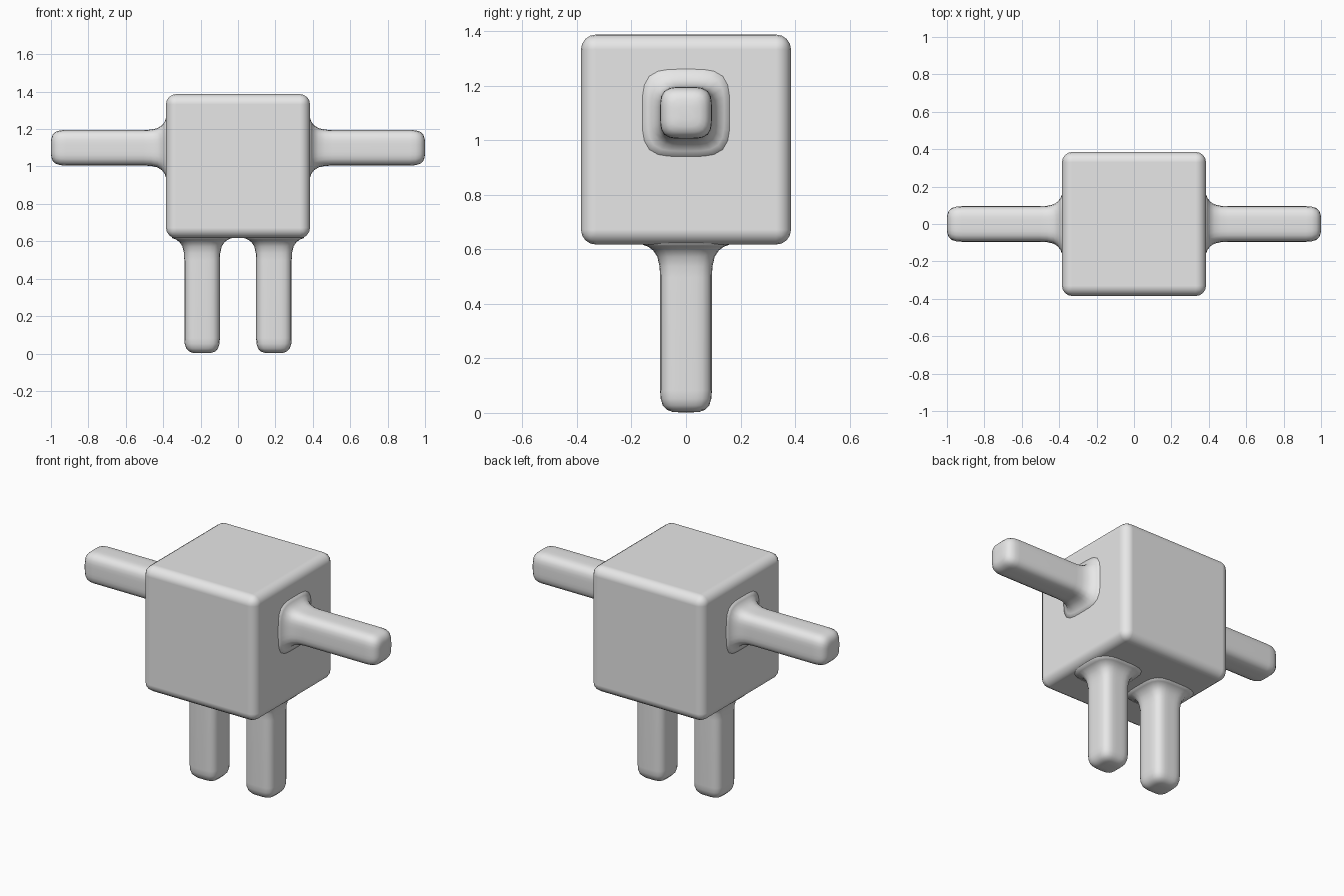
import bpy, bmesh, math
from mathutils import Matrix, Vector

if "Cube" in bpy.data.objects:
    bpy.data.objects.remove(bpy.data.objects["Cube"])

grey = bpy.data.materials.new("plain_grey")
grey.diffuse_color = (0.8, 0.8, 0.8, 1)
grey.use_nodes = True
grey.node_tree.nodes["Principled BSDF"].inputs["Base Color"].default_value = grey.diffuse_color


def finish(name, bm, matrix):
    bmesh.ops.transform(bm, matrix=matrix, verts=bm.verts)
    bmesh.ops.recalc_face_normals(bm, faces=bm.faces)
    me = bpy.data.meshes.new(name)
    bm.to_mesh(me)
    bm.free()
    me.materials.append(grey)
    for p in me.polygons:
        p.use_smooth = True
    ob = bpy.data.objects.new(name, me)
    bpy.context.collection.objects.link(ob)
    return ob


def limb(name, root, direction):
    """Rounded square bar along a direction, flared where it meets the body."""
    # (distance from body face, half width)
    profile = [(-0.02, 0.165), (0.0, 0.16), (0.007, 0.14), (0.022, 0.12),
               (0.045, 0.105), (0.08, 0.097), (0.12, 0.095), (0.535, 0.095),
               (0.565, 0.093), (0.59, 0.085), (0.606, 0.07), (0.613, 0.05),
               (0.615, 0.025)]
    n = 32
    bm = bmesh.new()
    rings = []
    for d, r in profile:
        ring = []
        for i in range(n):
            a = 2 * math.pi * i / n
            c, s = math.cos(a), math.sin(a)
            k = r / (c ** 4 + s ** 4) ** 0.25
            ring.append(bm.verts.new((k * c, k * s, d)))
        rings.append(ring)
    for lo, hi in zip(rings, rings[1:]):
        for i in range(n):
            j = (i + 1) % n
            bm.faces.new((lo[i], lo[j], hi[j], hi[i]))
    bm.faces.new(rings[0][::-1])
    bm.faces.new(rings[-1])
    rot = Vector(direction).to_track_quat('Z', 'Y').to_matrix().to_4x4()
    return finish(name, bm, Matrix.Translation(root) @ rot)


# Cube body with rounded edges
bm = bmesh.new()
bmesh.ops.create_cube(bm, size=0.77)
body = finish("body", bm, Matrix.Translation((0, 0, 1.002)))
bev = body.modifiers.new("round_edges", 'BEVEL')
bev.width = 0.055
bev.segments = 4
bev.harden_normals = True

# Arms and legs, mirrored left and right
for side, sx in (("left", -1), ("right", 1)):
    limb(side + "_arm", (sx * 0.385, 0, 1.1), (sx, 0, 0))
    limb(side + "_leg", (sx * 0.192, 0, 0.617), (0, 0, -1))
